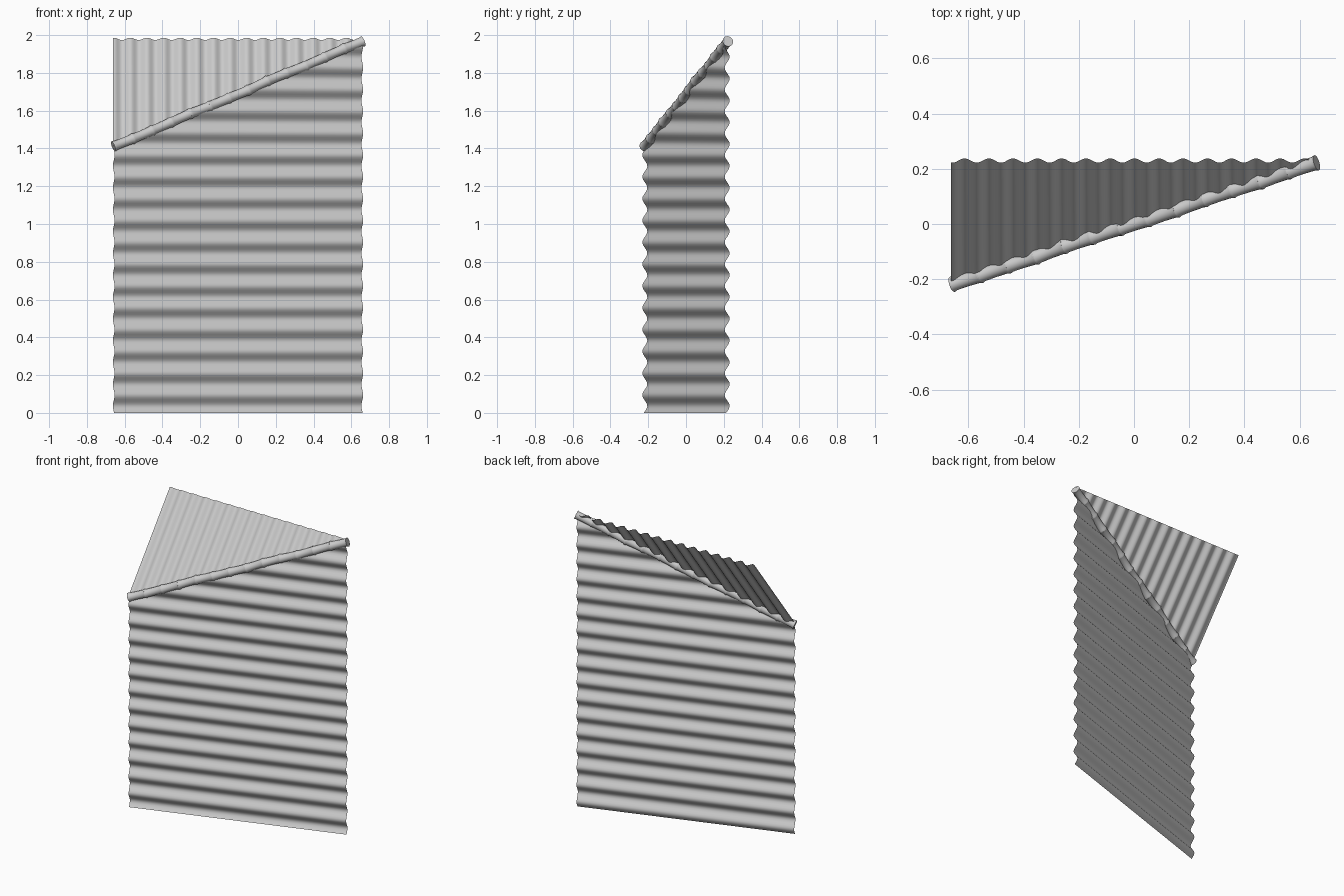
import bpy, bmesh, math, random
from mathutils import Vector

if "Cube" in bpy.data.objects:
    bpy.data.objects.remove(bpy.data.objects["Cube"])

random.seed(4)
STEPS = 10  # samples per corrugation


def finish(bm, name, angle=40):
    bmesh.ops.remove_doubles(bm, verts=bm.verts, dist=1e-5)
    me = bpy.data.meshes.new(name)
    bm.to_mesh(me)
    bm.free()
    ob = bpy.data.objects.new(name, me)
    bpy.context.collection.objects.link(ob)
    bpy.ops.object.select_all(action='DESELECT')
    ob.select_set(True)
    bpy.context.view_layer.objects.active = ob
    bpy.ops.object.shade_smooth_by_angle(angle=math.radians(angle))
    return ob


def ruled_sheet(name, pairs):
    """Sheet spanned by successive (start, end) point pairs."""
    bm = bmesh.new()
    rows = [(bm.verts.new(a), bm.verts.new(b)) for a, b in pairs]
    for (a, b), (c, d) in zip(rows, rows[1:]):
        bm.faces.new((a, b, d, c))
    return finish(bm, name)


# Diagonal wall with horizontal corrugations and a sloping top edge
LEFT, RIGHT = Vector((-0.658, -0.218, 0)), Vector((0.658, 0.218, 0))
Z_LOW, Z_HIGH, PERIOD = 1.40, 1.965, 0.1155
along = (RIGHT - LEFT).normalized()
out = Vector((along.y, -along.x, 0))
n = round(Z_HIGH / PERIOD * STEPS)
zs = sorted([Z_HIGH * i / n for i in range(n + 1)] + [Z_LOW])
wall = []
for z in zs:
    t = max(0, (z - Z_LOW) / (Z_HIGH - Z_LOW))
    off = out * 0.0138 * math.cos(2 * math.pi * (z - 0.21) / PERIOD) + Vector((0, 0, z))
    wall.append((LEFT.lerp(RIGHT, t) + off, RIGHT + off))
ruled_sheet("corrugated_wall", wall)

# Triangular roof sheet, corrugated along its slope
ROOF_PERIOD = 0.088
low, high = Vector((0, -0.218, 1.405)), Vector((0, 0.230, 1.98))
slope = (high - low).normalized()
normal = Vector((0, -slope.z, slope.y))
n = round(1.32 / ROOF_PERIOD * STEPS)
roof = []
for i in range(n + 1):
    t = i / n
    x = -0.663 + 1.32 * t
    off = normal * 0.01 * math.cos(2 * math.pi * (x + 0.57) / ROOF_PERIOD) + Vector((x, 0, 0))
    roof.append((low.lerp(high, t) + off, high + off))
ruled_sheet("corrugated_roof", roof)

# Jointed bamboo pole covering the seam, one flared segment per joint
start, end = Vector((-0.66, -0.219, 1.411)), Vector((0.662, 0.222, 1.967))
SEGMENTS, SIDES = 13, 16
joints = [start.lerp(end, i / SEGMENTS) for i in range(SEGMENTS + 1)]
for p in joints[1:-1]:
    p += Vector((0, random.uniform(-0.003, 0.003), random.uniform(-0.004, 0.004)))
profile = [(-0.03, 0.028), (0.03, 0.029), (0.1, 0.0255), (0.5, 0.0245),
           (0.9, 0.0255), (0.97, 0.028), (1.02, 0.029)]
bm = bmesh.new()
for k, (a, b) in enumerate(zip(joints, joints[1:])):
    d = (b - a).normalized()
    u = d.cross(Vector((0, 0, 1))).normalized()
    v = d.cross(u)
    rings = []
    for t, r in profile:
        if k == 0:
            t = max(t, 0)
        if k == SEGMENTS - 1:
            t = min(t, 1)
        c = a.lerp(b, t)
        rings.append([bm.verts.new(c + r * (u * math.cos(w) + v * math.sin(w)))
                      for w in (2 * math.pi * j / SIDES for j in range(SIDES))])
    for p, q in zip(rings, rings[1:]):
        for j in range(SIDES):
            m = (j + 1) % SIDES
            bm.faces.new((p[j], p[m], q[m], q[j]))
    bm.faces.new(rings[0][::-1])
    bm.faces.new(rings[-1])
bmesh.ops.recalc_face_normals(bm, faces=bm.faces)
finish(bm, "bamboo_pole")
